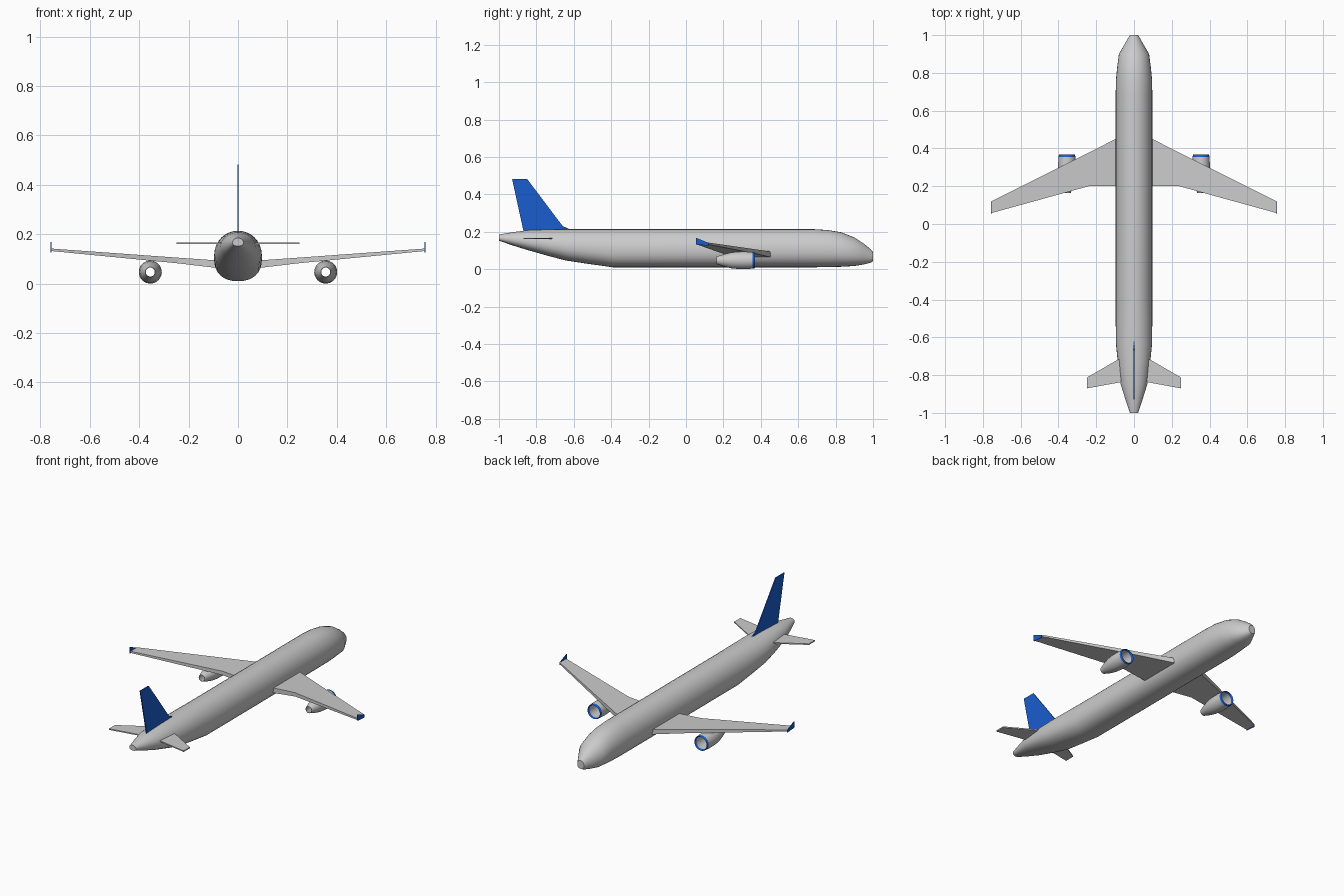
import bpy, bmesh
from math import sin, cos, pi

if "Cube" in bpy.data.objects:
    bpy.data.objects.remove(bpy.data.objects["Cube"])

blue = bpy.data.materials.new("blue_paint")
blue.diffuse_color = (0.01, 0.11, 0.62, 1)
blue.use_nodes = True
blue.node_tree.nodes["Principled BSDF"].inputs["Base Color"].default_value = blue.diffuse_color


def make(name, verts, faces, mat=None, smooth=None, mirror=False):
    me = bpy.data.meshes.new(name)
    me.from_pydata(verts, [], faces)
    bm = bmesh.new()
    bm.from_mesh(me)
    bmesh.ops.recalc_face_normals(bm, faces=bm.faces)
    bm.to_mesh(me)
    bm.free()
    ob = bpy.data.objects.new(name, me)
    bpy.context.collection.objects.link(ob)
    if mat:
        me.materials.append(mat)
    if mirror:
        ob.modifiers.new("mirror", 'MIRROR').use_mirror_merge = False
    if smooth:
        bpy.ops.object.select_all(action='DESELECT')
        bpy.context.view_layer.objects.active = ob
        ob.select_set(True)
        bpy.ops.object.shade_smooth_by_angle(angle=smooth)
    return ob


def loft(name, rings, caps=True, wrap=False, **kw):
    """Skin a list of equal-sized closed rings."""
    n, m = len(rings[0]), len(rings)
    verts = [p for r in rings for p in r]
    faces = [(i * n + j, i * n + (j + 1) % n,
              (i + 1) % m * n + (j + 1) % n, (i + 1) % m * n + j)
             for i in range(m if wrap else m - 1) for j in range(n)]
    if caps and not wrap:
        faces += [tuple(range(n)), tuple(range((m - 1) * n, m * n))]
    return make(name, verts, faces, **kw)


def chord(x, y_front, y_back, z_low, z_high):
    return [(x, y_front, z_low), (x, y_front, z_high),
            (x, y_back, z_high), (x, y_back, z_low)]


# Fuselage: stations of y, half width, bottom z, top z
stations = [(-1.0, .022, .152, .185), (-.93, .045, .128, .197), (-.85, .070, .103, .208),
            (-.73, .086, .069, .213), (-.64, .095, .046, .214), (-.52, .097, .028, .214),
            (-.39, .097, .010, .214), (.68, .097, .010, .214), (.76, .096, .011, .209),
            (.83, .089, .013, .197), (.90, .080, .017, .170), (.95, .051, .025, .137),
            (.985, .031, .034, .109), (1.0, .022, .042, .092)]


def section(y, w, lo, hi, n=32):
    mid = lo + (hi - lo) * .45
    ring = []
    for k in range(n):
        c, s = cos(2 * pi * k / n), sin(2 * pi * k / n)
        e = .87 if s < 0 else 1          # belly is a little squarer
        x = w * abs(c) ** e * (1 if c > 0 else -1)
        z = mid + ((hi - mid) * s if s > 0 else -(mid - lo) * abs(s) ** e)
        ring.append((x, y, z))
    return ring


loft("fuselage", [section(*s) for s in stations], smooth=.6)

# Wings with a kinked trailing edge and blue upturned tips
loft("wing", [chord(.03, .483, .20, .058, .090),
              chord(.097, .45, .20, .065, .095),
              chord(.24, .378, .20, .082, .105),
              chord(.755, .12, .058, .132, .142)], mirror=True)
winglet = [(.119, .126), (.119, .141), (.053, .168), (.053, .131)]
loft("winglet", [[(x, y, z) for y, z in winglet] for x in (.754, .758)],
     mat=blue, mirror=True)

# Tailplanes
loft("tailplane", [chord(.02, -.68, -.828, .160, .167),
                   chord(.248, -.812, -.87, .160, .167)], mirror=True)

# Tail fin
fin = [(-.60, .205), (-.626, .215), (-.66, .231), (-.85, .483), (-.93, .483), (-.866, .19)]
loft("tail_fin", [[(x, y, z) for y, z in fin] for x in (-.003, .003)], mat=blue)


# Hollow engines, open at both ends, with a blue intake lip
def lathe(name, profile, n=32, **kw):
    rings = [[(.355 + r * cos(2 * pi * k / n), y, .047 + r * sin(2 * pi * k / n))
              for k in range(n)] for y, r in profile]
    return loft(name, rings, wrap=True, mirror=True, smooth=.7, **kw)


lathe("engine_nacelle", [(.357, .044), (.32, .0465), (.28, .046), (.24, .042), (.20, .032),
                         (.163, .020), (.163, .018), (.20, .028), (.28, .036), (.357, .038)])
lathe("engine_intake_lip", [(.355, .0445), (.366, .043), (.369, .041),
                            (.366, .039), (.355, .0375)], mat=blue)
